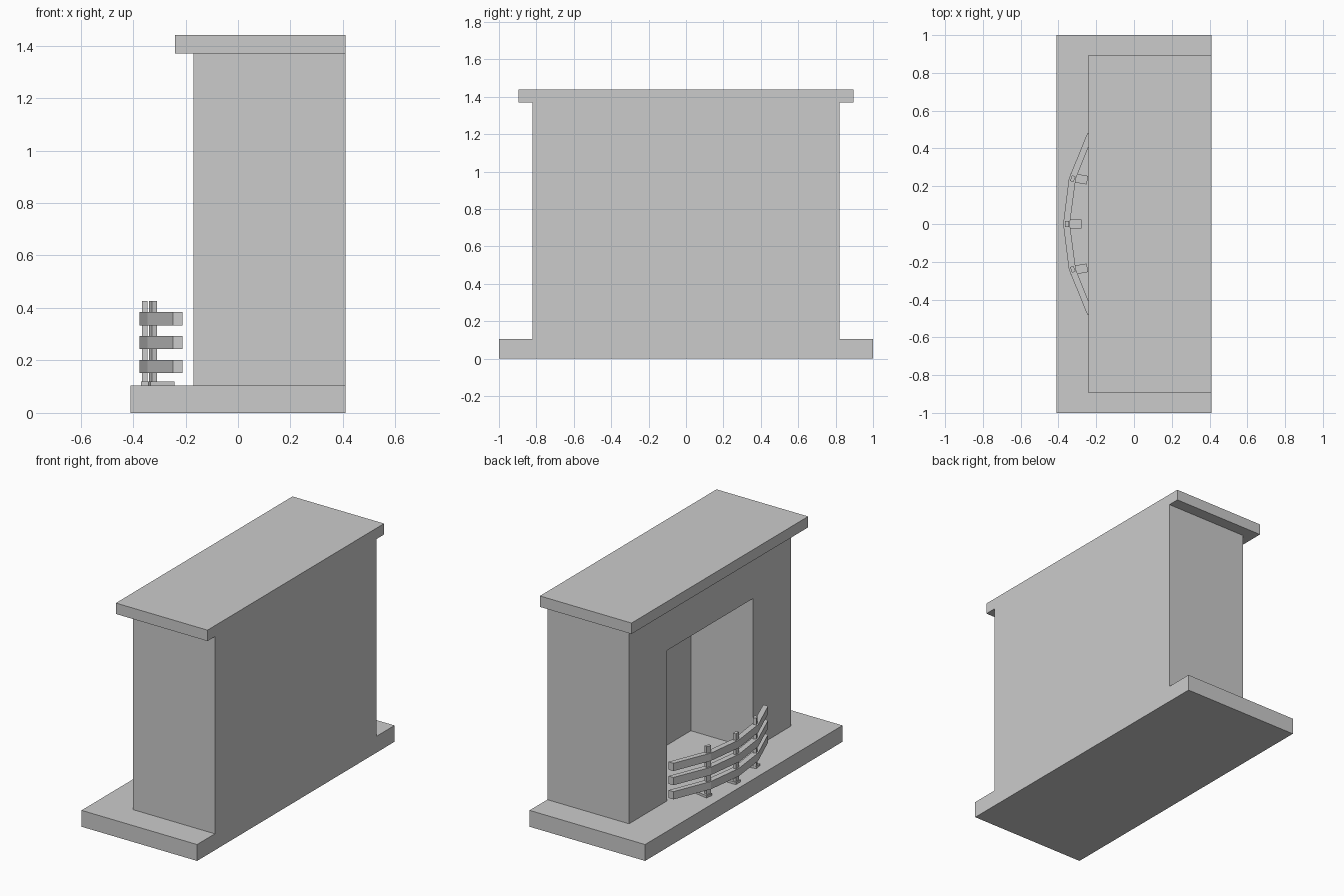
import bpy
import bmesh
from math import radians
from mathutils import Matrix, Vector

default = bpy.data.objects.get("Cube")
if default:
    bpy.data.objects.remove(default, do_unlink=True)

# Single plain stone colour
grey = bpy.data.materials.new("plain_grey")
grey.use_nodes = True
colour = (0.6, 0.6, 0.6, 1)
grey.diffuse_color = colour
grey.node_tree.nodes["Principled BSDF"].inputs["Base Color"].default_value = colour


def finish(name, bm):
    bmesh.ops.recalc_face_normals(bm, faces=bm.faces)
    mesh = bpy.data.meshes.new(name)
    bm.to_mesh(mesh)
    bm.free()
    mesh.materials.append(grey)
    obj = bpy.data.objects.new(name, mesh)
    bpy.context.collection.objects.link(obj)
    return obj


def box(name, low, high, turn=0):
    """Box between two corners, turned about its own vertical axis."""
    low, high = Vector(low), Vector(high)
    bm = bmesh.new()
    bmesh.ops.create_cube(bm, size=1)
    size = Matrix.Diagonal((*(high - low), 1))
    place = Matrix.Translation((low + high) / 2)
    bm.transform(place @ Matrix.Rotation(radians(turn), 4, "Z") @ size)
    return finish(name, bm)


def prism(name, outline, bottom, top):
    """Plan outline raised into a solid."""
    bm = bmesh.new()
    face = bm.faces.new([bm.verts.new((x, y, bottom)) for x, y in outline])
    raised = bmesh.ops.extrude_face_region(bm, geom=[face])["geom"]
    verts = [v for v in raised if isinstance(v, bmesh.types.BMVert)]
    bmesh.ops.translate(bm, verts=verts, vec=(0, 0, top - bottom))
    return finish(name, bm)


# Hearth slab, chimney breast and mantel shelf
HEARTH = 0.105
box("hearth", (-0.41, -1, 0), (0.41, 1, HEARTH))
breast = box("chimney_breast", (-0.17, -0.82, HEARTH), (0.41, 0.82, 1.37))
box("mantel_shelf", (-0.24, -0.895, 1.37), (0.41, 0.895, 1.44))

# Firebox opening cut into the breast
cutter = box("firebox_cutter", (-0.3, -0.435, 0), (0.27, 0.435, 1.07))
cutter.hide_render = True
cut = breast.modifiers.new("firebox", "BOOLEAN")
cut.operation = "DIFFERENCE"
cut.solver = "EXACT"
cut.object = cutter
bpy.context.view_layer.objects.active = breast
bpy.ops.object.modifier_apply(modifier=cut.name)
bpy.data.objects.remove(cutter, do_unlink=True)

# Three bowed fender rails
outer = [(-0.247, -0.48), (-0.345, -0.24), (-0.375, 0), (-0.345, 0.24), (-0.247, 0.48)]
inner = [(-0.212, -0.48), (-0.308, -0.24), (-0.34, 0), (-0.308, 0.24), (-0.212, 0.48)]
for i, name in enumerate(("lower_rail", "middle_rail", "upper_rail")):
    z = 0.152 + 0.091 * i
    prism(name, outer + inner[::-1], z, z + 0.05)

# Fender posts with flat feet, the outer ones turned to follow the bow
for name, y, x, turn in (("right", -0.24, -0.324, 20),
                         ("middle", 0, -0.355, 0),
                         ("left", 0.24, -0.324, -20)):
    box(name + "_post", (x - 0.01, y - 0.016, HEARTH), (x + 0.01, y + 0.016, 0.427), turn)
    box(name + "_foot", (x - 0.015, y - 0.023, HEARTH), (x + 0.078, y + 0.023, 0.12), turn / 2)
